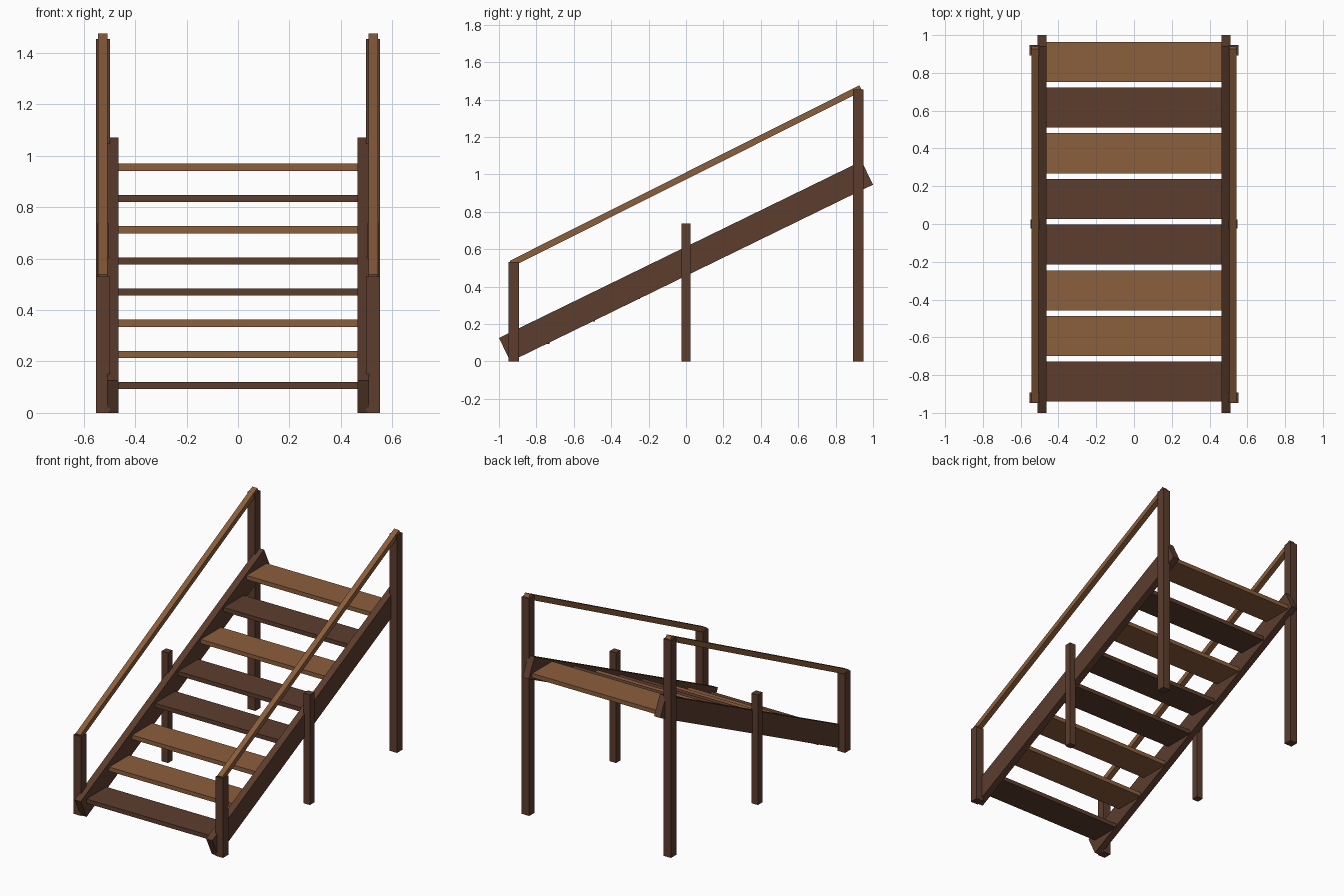
import bpy
from math import atan2, cos, radians

cube = bpy.data.objects.get("Cube")
if cube:
    bpy.data.objects.remove(cube, do_unlink=True)


def material(name, color):
    m = bpy.data.materials.new(name)
    m.use_nodes = True
    m.diffuse_color = color
    m.node_tree.nodes["Principled BSDF"].inputs["Base Color"].default_value = color
    return m


dark = material("dark_wood", (0.107, 0.047, 0.027, 1))
light = material("light_wood", (0.258, 0.112, 0.045, 1))


def beam(name, center, size, mat, tilt=0.0):
    """Box of the given size, tilted about the x axis."""
    bpy.ops.mesh.primitive_cube_add(size=1, location=center)
    ob = bpy.context.object
    ob.name = name
    ob.scale = size
    bpy.ops.object.transform_apply(location=False, rotation=False, scale=True)
    ob.rotation_euler.x = tilt
    ob.data.materials.append(mat)
    return ob


# Treads, bottom to top, in alternating woods
woods = [dark, light, light, dark, dark, light, dark, light]
for i, wood in enumerate(woods):
    beam(f"tread_{i + 1}", (0, -0.835 + 0.2419 * i, 0.106 + 0.1213 * i),
         (0.935, 0.212, 0.028), wood)

# Stringers, posts and handrails on both sides
POST_X, POST_Y = 0.525, 0.92
LOW, HIGH = 0.53, 1.453
slope = radians(26)
rail_slope = atan2(HIGH - LOW, 2 * POST_Y)
for side, s in (("left", 1), ("right", -1)):
    beam(f"{side}_stringer", (s * 0.487, 0, 0.535),
         (0.046, 2 * 0.9693 / cos(slope), 0.14), dark, slope)
    for name, y, height, width in (("front", -POST_Y, LOW, 0.056),
                                   ("middle", 0, 0.737, 0.047),
                                   ("back", POST_Y, HIGH, 0.056)):
        beam(f"{side}_{name}_post", (s * POST_X, y, height / 2),
             (width, width, height), dark)
    beam(f"{side}_handrail", (s * POST_X, 0, (LOW + HIGH) / 2),
         (0.037, 2 * 0.935 / cos(rail_slope), 0.034), light, rail_slope)
